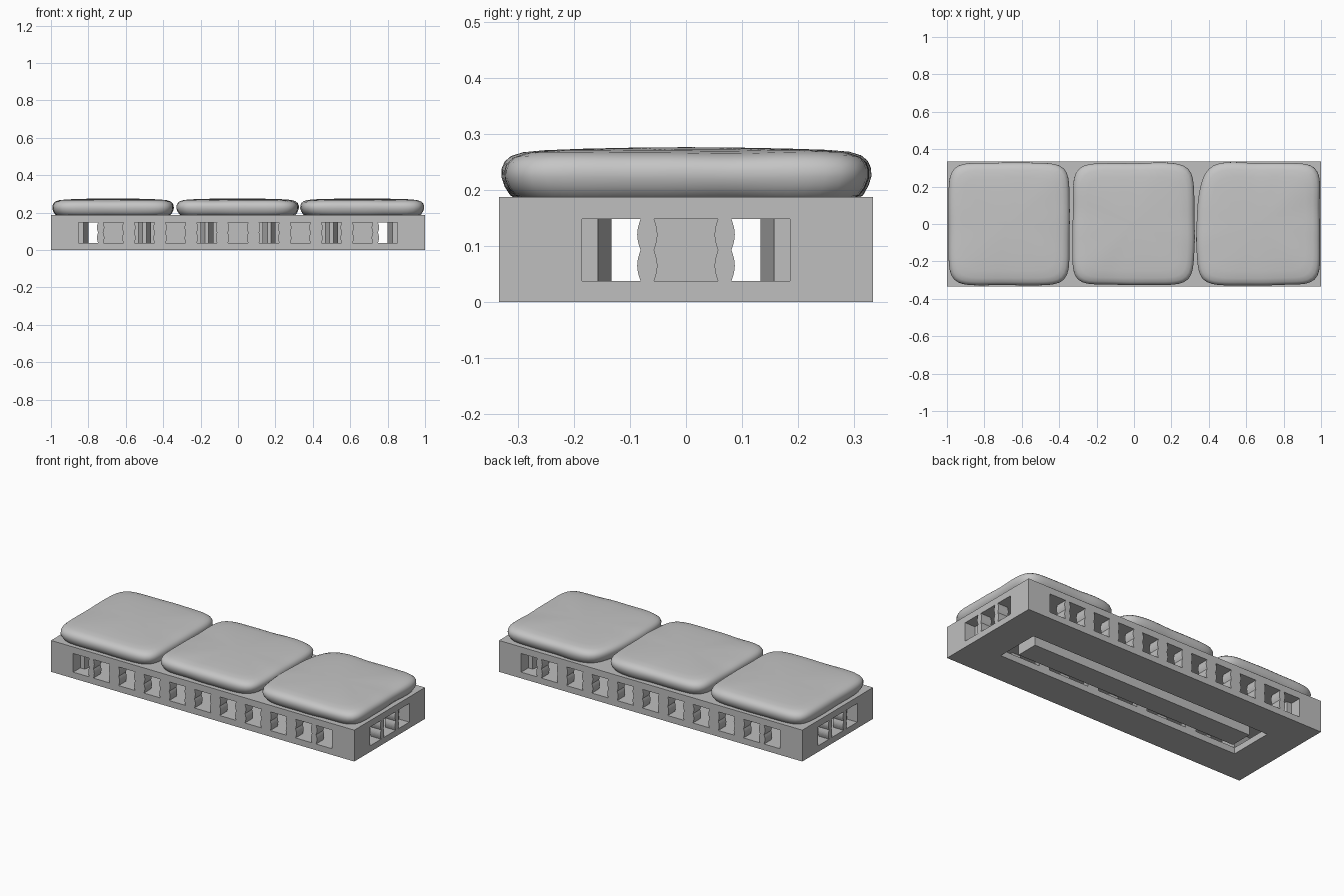
import bpy, bmesh, math

cube = bpy.data.objects.get("Cube")
if cube:
    bpy.data.objects.remove(cube, do_unlink=True)


def material(name, value):
    m = bpy.data.materials.new(name)
    m.use_nodes = True
    color = (value, value, value, 1)
    m.diffuse_color = color
    m.node_tree.nodes["Principled BSDF"].inputs["Base Color"].default_value = color
    return m


FRAME = material("frame grey", 0.52)
FABRIC = material("cushion grey", 0.56)

# Overall layout
HX, HY = 1.0, 0.333            # half size of the base
Z0, Z1, Z2 = 0.037, 0.148, 0.187   # floor, window head, top of the base
CX, CY = 0.80, 0.133           # half size of the underside slot
WALL = 0.067                   # depth of the lattice walls
HALF = 0.052                   # half width of a window


def finish(bm, name, mat):
    bmesh.ops.recalc_face_normals(bm, faces=bm.faces)
    mesh = bpy.data.meshes.new(name)
    bm.to_mesh(mesh)
    bm.free()
    mesh.materials.append(mat)
    obj = bpy.data.objects.new(name, mesh)
    bpy.context.collection.objects.link(obj)
    return obj


def extrude(name, points, offset):
    """Closed solid made from a flat outline pushed along offset."""
    bm = bmesh.new()
    face = bm.faces.new([bm.verts.new(p) for p in points])
    grown = bmesh.ops.extrude_face_region(bm, geom=[face], use_keep_orig=True)
    verts = [g for g in grown["geom"] if isinstance(g, bmesh.types.BMVert)]
    bmesh.ops.translate(bm, verts=verts, vec=offset)
    return finish(bm, name, FRAME)


def slab(name, plan, low, high):
    return extrude(name, [(x, y, low) for x, y in plan], (0, 0, high - low))


def rect(ax, ay):
    return [(-ax, -ay), (ax, -ay), (ax, ay), (-ax, ay)]


def baluster(name, left, right, place, offset):
    """Upright with scalloped edges; place maps (along, z) to 3D."""
    steps = 16
    edge = [(i / steps, 0.006 * abs(math.sin(2 * math.pi * i / steps)) - 0.002)
            for i in range(steps + 1)]
    span = Z1 - Z0
    outline = [(right + b, Z0 + t * span) for t, b in edge]
    outline += [(left - b, Z0 + t * span) for t, b in reversed(edge)]
    extrude(name, [place(u, z) for u, z in outline], offset)


# Solid top plate and the core block
slab("top_plate", rect(HX, HY), Z1, Z2)
slab("core_block", rect(0.733, 0.067), 0, Z1)

# Bottom frame with the long slot
bm = bmesh.new()
rings = [[bm.verts.new((x, y, z)) for x, y in plan]
         for plan, z in ((rect(HX, HY), 0), (rect(HX, HY), Z0),
                         (rect(CX, CY), Z0), (rect(CX, CY), 0))]
for a, b in zip(rings, rings[1:] + rings[:1]):
    for i in range(4):
        j = (i + 1) % 4
        bm.faces.new((a[i], a[j], b[j], b[i]))
finish(bm, "bottom_frame", FRAME)

# Corner posts with stepped, splayed jambs
corner = [(HX, HY), (HX, 0.185), (HX - WALL, 0.185), (HX - WALL, 0.157),
          (CX, CY), (0.825, HY - WALL), (0.854, HY - WALL), (0.854, HY)]
for sx in (-1, 1):
    for sy in (-1, 1):
        slab("corner_post", [(x * sx, y * sy) for x, y in corner], Z0, Z1)

# Long side lattices and the inner piers behind them
windows = [-0.802] + [i / 6 for i in range(-4, 5)] + [0.802]
for s in (-1, 1):
    for a, b in zip(windows, windows[1:]):
        baluster("side_baluster", a + HALF, b - HALF,
                 lambda u, z: (u, s * HY, z), (0, -s * WALL, 0))
    for c in (-0.5, -1 / 6, 1 / 6, 0.5):
        pier = [(c - 0.035, s * CY), (c + 0.035, s * CY),
                (c + 0.01, s * 0.2), (c - 0.01, s * 0.2)]
        slab("inner_pier", pier, Z0, Z1)

# End lattices
for s in (-1, 1):
    for c in (-0.069, 0.069):
        baluster("end_baluster", c - 0.014, c + 0.014,
                 lambda u, z: (s * HX, u, z), (-s * WALL, 0, 0))


# Soft, uneven cushions built from stacked rounded-square rings
RINGS = [(0.90, 0.180), (0.955, 0.190), (0.985, 0.205), (1.0, 0.221),
         (0.998, 0.236), (0.98, 0.249), (0.945, 0.259), (0.88, 0.266),
         (0.76, 0.270), (0.55, 0.273), (0.3, 0.275)]
SEGMENTS = 96


def cushion(name, cx, ax, ay, lump, seed, pinch):
    bm = bmesh.new()
    loops = []
    for scale, z in RINGS:
        loop = []
        for i in range(SEGMENTS):
            t = 2 * math.pi * i / SEGMENTS
            c, s = math.cos(t), math.sin(t)
            r = (abs(c) ** 7 + abs(s) ** 7) ** (-1 / 7)
            wave = math.sin(5 * t + seed) + 0.6 * math.sin(9 * t + 2 * seed)
            low = max(0, (0.25 - z) / 0.07)
            k = scale * (1 + lump * scale * (wave - 1.6) * (0.4 + low))
            x, y = ax * r * c * k, ay * r * s * k
            # One back corner is drawn in
            if x < 0 and y > 0:
                x *= 1 - pinch * (y / ay) ** 2
            dz = lump * 0.2 * wave * scale ** 3 * (z > 0.2)
            loop.append(bm.verts.new((cx + x, y, z + dz)))
        loops.append(loop)
    for a, b in zip(loops, loops[1:]):
        for i in range(SEGMENTS):
            j = (i + 1) % SEGMENTS
            bm.faces.new((a[i], a[j], b[j], b[i]))
    bm.faces.new(loops[0])
    centre = bm.verts.new((cx, 0, 0.276))
    for i in range(SEGMENTS):
        bm.faces.new((loops[-1][i], loops[-1][(i + 1) % SEGMENTS], centre))
    obj = finish(bm, name, FABRIC)
    for p in obj.data.polygons:
        p.use_smooth = True


cushion("right_cushion", -0.668, 0.325, 0.329, 0.003, 0.5, 0)
cushion("middle_cushion", -0.003, 0.329, 0.329, 0.008, 2.0, 0.03)
cushion("left_cushion", 0.665, 0.333, 0.331, 0.009, 4.1, 0.14)
